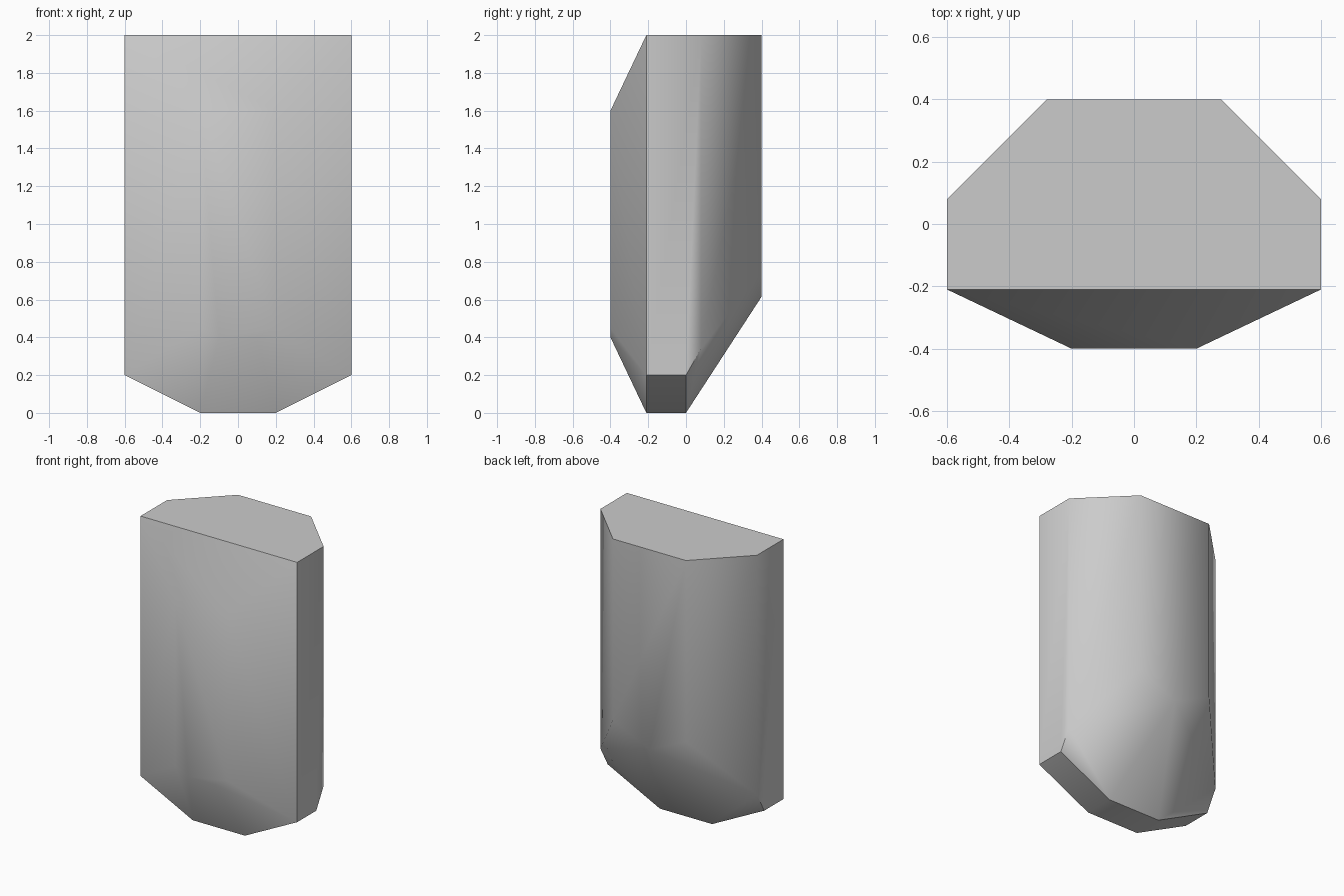
import bpy, bmesh, math

if "Cube" in bpy.data.objects:
    bpy.data.objects.remove(bpy.data.objects["Cube"])

# Corners of the right half; the left half is mirrored
half = [
    # top outline
    (0.6, -0.21, 2), (0.6, 0.08, 2), (0.28, 0.4, 2),
    # raised front panel
    (0.2, -0.4, 1.6), (0.2, -0.4, 0.45), (0.1, -0.4, 0.4),
    # chamfered base
    (0.6, -0.21, 0.2), (0.6, 0, 0.2), (0.2, -0.21, 0), (0.2, 0, 0),
    # sloping lower back
    (0.6, 0.08, 0.34), (0.28, 0.4, 0.745),
]
centre = [(0, 0.4, 0.615)]

# Faceted block: convex skin over the corners, flat regions merged
bm = bmesh.new()
for x, y, z in half:
    for s in (1, -1):
        bm.verts.new((s * x, y, z))
for p in centre:
    bm.verts.new(p)
bmesh.ops.convex_hull(bm, input=bm.verts[:])
bmesh.ops.dissolve_limit(bm, angle_limit=math.radians(1.5),
                         verts=bm.verts[:], edges=bm.edges[:])
bmesh.ops.recalc_face_normals(bm, faces=bm.faces[:])

mesh = bpy.data.meshes.new("faceted_block")
bm.to_mesh(mesh)
bm.free()
block = bpy.data.objects.new("faceted_block", mesh)
bpy.context.collection.objects.link(block)

# Soft shading on shallow edges, crisp on steep ones
bpy.context.view_layer.objects.active = block
block.select_set(True)
bpy.ops.object.shade_smooth_by_angle(angle=math.radians(50))
